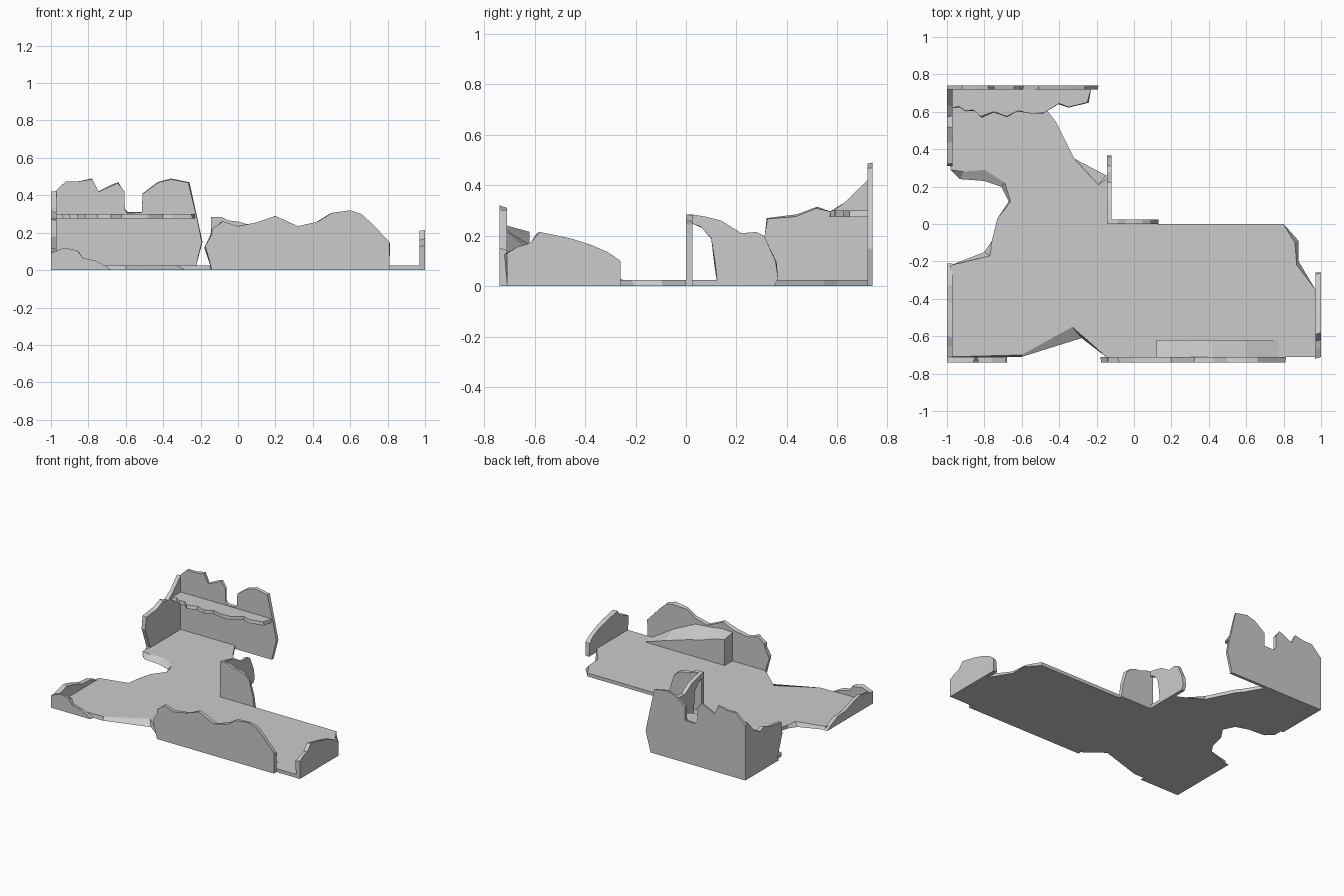
import bpy, bmesh, random

random.seed(4)
PLACE = {
    'x': lambda u, v, d: (d, u, v),
    'y': lambda u, v, d: (u, d, v),
    'z': lambda u, v, d: (u, v, d),
}


def slab(name, axis, outer, inner, pts, chip=0.0, shift=None, keep=()):
    """Extrude an outline along an axis; the inner side gets a chipped outline."""
    shift = shift or {}
    bm = bmesh.new()
    a, b = [], []
    for i, (u, v) in enumerate(pts):
        du, dv = shift.get(i, (0, 0))
        if chip and v > 0.03 and i not in keep:
            du += random.uniform(-chip, chip)
            dv -= random.uniform(0, chip)
        a.append(bm.verts.new(PLACE[axis](u, v, outer)))
        b.append(bm.verts.new(PLACE[axis](u + du, v + dv, inner)))
    bm.faces.new(a)
    bm.faces.new(b[::-1])
    n = len(pts)
    for i in range(n):
        j = (i + 1) % n
        bm.faces.new((a[i], b[i], b[j], a[j]))
    bmesh.ops.recalc_face_normals(bm, faces=bm.faces)
    me = bpy.data.meshes.new(name)
    bm.to_mesh(me)
    bm.free()
    ob = bpy.data.objects.new(name, me)
    bpy.context.collection.objects.link(ob)
    return ob


# Broken floor, some top corners pulled inward as chipped facets
slab("floor", 'z', 0.0, 0.025, [
    (-0.98, 0.72), (-0.53, 0.72), (-0.46, 0.6), (-0.42, 0.55), (-0.32, 0.35),
    (-0.15, 0.26), (-0.12, 0.26), (-0.12, 0), (0.8, 0), (0.88, -0.09),
    (0.88, -0.2), (0.97, -0.35), (0.97, -0.71), (-0.15, -0.71),
    (-0.28, -0.61), (-0.6, -0.71), (-0.98, -0.71), (-0.98, -0.22),
    (-0.8, -0.15), (-0.76, -0.09), (-0.73, 0.03), (-0.67, 0.12),
    (-0.71, 0.2), (-0.8, 0.23), (-0.93, 0.24), (-0.98, 0.29)],
    shift={5: (-0.04, -0.05), 9: (-0.02, -0.01), 10: (-0.01, -0.02),
           14: (-0.05, 0.06), 15: (0, 0.01), 18: (0.03, -0.02),
           21: (0.01, 0), 22: (0.02, 0.02), 23: (0, 0.06), 24: (0.02, 0.04)})

# Back wall with a notch in the top
slab("back_wall", 'y', 0.74, 0.72, [
    (-1, 0), (-0.23, 0), (-0.19, 0.15), (-0.22, 0.29), (-0.26, 0.47),
    (-0.36, 0.49), (-0.43, 0.47), (-0.51, 0.41), (-0.51, 0.31),
    (-0.59, 0.31), (-0.61, 0.33), (-0.61, 0.42), (-0.64, 0.47),
    (-0.68, 0.455), (-0.75, 0.42), (-0.78, 0.49), (-0.85, 0.475),
    (-0.92, 0.475), (-1, 0.40)], chip=0.007, keep=(18,))

# Remnant of the upper floor
slab("upper_ledge", 'z', 0.30, 0.275, [
    (-0.97, 0.72), (-0.97, 0.62), (-0.94, 0.63), (-0.9, 0.605),
    (-0.86, 0.61), (-0.82, 0.575), (-0.75, 0.6), (-0.68, 0.575),
    (-0.62, 0.605), (-0.55, 0.59), (-0.48, 0.595), (-0.4, 0.645),
    (-0.35, 0.625), (-0.25, 0.65), (-0.23, 0.72)],
    chip=0.008, keep=(0, 1, 14))

# Left wall, back half
slab("left_wall_back", 'x', -1, -0.97, [
    (0.72, 0), (0.35, 0), (0.365, 0.03), (0.31, 0.18), (0.32, 0.27),
    (0.44, 0.285), (0.52, 0.315), (0.57, 0.295), (0.64, 0.335),
    (0.72, 0.42)], chip=0.012, keep=(9,))

# Left wall, front half
slab("left_wall_front", 'x', -1, -0.97, [
    (-0.71, 0), (-0.21, 0), (-0.25, 0.025), (-0.33, 0.06), (-0.42, 0.065),
    (-0.52, 0.10), (-0.6, 0.12), (-0.66, 0.105), (-0.71, 0.09)],
    chip=0.01, keep=(8,))

# Front wall, left stub
slab("front_wall_left", 'y', -0.74, -0.71, [
    (-1, 0), (-0.68, 0), (-0.69, 0.012), (-0.76, 0.05), (-0.83, 0.065),
    (-0.86, 0.105), (-0.93, 0.12), (-1, 0.09)], chip=0.01, keep=(7,))

# Front wall, long right run
slab("front_wall_right", 'y', -0.74, -0.71, [
    (-0.14, 0), (0.81, 0), (0.81, 0.15), (0.72, 0.245), (0.66, 0.3),
    (0.6, 0.32), (0.5, 0.305), (0.43, 0.26), (0.32, 0.235), (0.2, 0.29),
    (0.1, 0.255), (0, 0.235), (-0.08, 0.26), (-0.14, 0.22),
    (-0.14, 0.19), (-0.175, 0.13)], chip=0.01)

# Right wall stub
slab("right_wall", 'x', 1, 0.97, [
    (-0.71, 0), (-0.26, 0), (-0.26, 0.10), (-0.31, 0.135), (-0.38, 0.165),
    (-0.46, 0.19), (-0.58, 0.215), (-0.62, 0.17), (-0.67, 0.155),
    (-0.71, 0.13)], chip=0.012)

# Ruined stair ramp against the front wall
slab("stair_ramp", 'y', -0.71, -0.62, [
    (0.12, 0.025), (0.77, 0.025), (0.6, 0.13), (0.42, 0.215),
    (0.3, 0.225), (0.2, 0.24), (0.12, 0.235)],
    shift={2: (0, -0.05), 3: (0, -0.08), 4: (0, -0.06), 5: (0, -0.04),
           6: (0, -0.02)})

# Inner wall stub along x
slab("inner_wall_cross", 'y', 0.0, 0.025, [
    (-0.145, 0), (0.13, 0), (0.12, 0.1), (0.09, 0.21), (0.05, 0.245),
    (0, 0.26), (-0.05, 0.265), (-0.09, 0.285), (-0.145, 0.285)],
    chip=0.01, keep=(8,))

# Inner wall along y with doorway beside the corner
slab("inner_wall_doorway", 'x', -0.12, -0.145, [
    (0.35, 0), (0.365, 0.03), (0.355, 0.1), (0.31, 0.2), (0.28, 0.215),
    (0.22, 0.21), (0.14, 0.26), (0.08, 0.275), (0.02, 0.285),
    (0.02, 0.25), (0.06, 0.235), (0.1, 0.19), (0.115, 0.1), (0.125, 0)],
    chip=0.008, keep=(8, 9))
